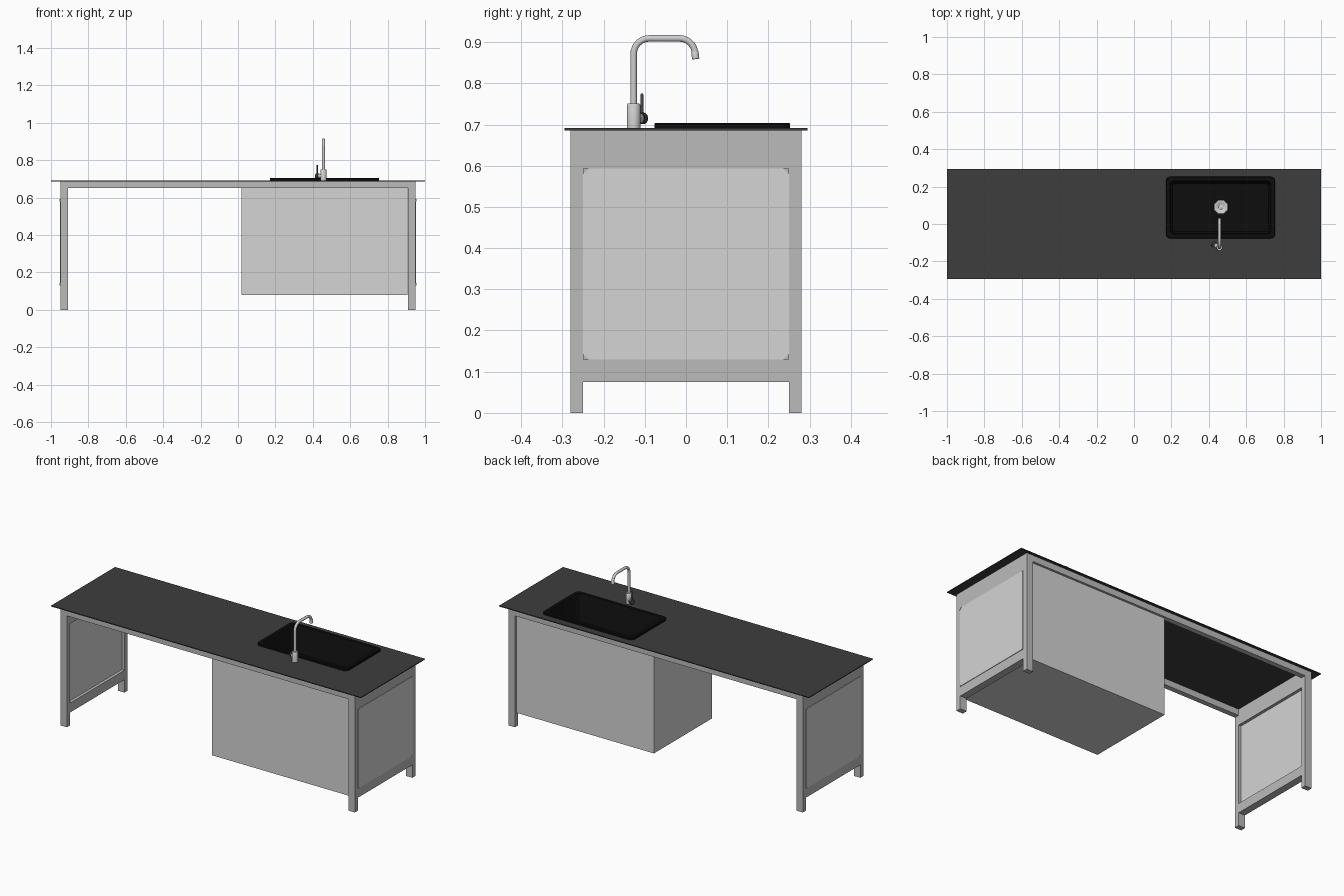
import bpy, bmesh, math
from mathutils import Vector, Matrix

if "Cube" in bpy.data.objects:
    bpy.data.objects.remove(bpy.data.objects["Cube"])


def mat(name, c):
    m = bpy.data.materials.new(name)
    m.diffuse_color = (c, c, c, 1)
    m.use_nodes = True
    m.node_tree.nodes["Principled BSDF"].inputs["Base Color"].default_value = m.diffuse_color
    return m


FRAME = mat("frame_grey", 0.50)
PANEL = mat("panel_light_grey", 0.66)
STONE = mat("worktop_charcoal", 0.048)
BLACK = mat("sink_black", 0.004)
STEEL = mat("steel", 0.62)
DARK = mat("handle_dark", 0.06)


def finish(name, bm, material, smooth=False):
    bmesh.ops.recalc_face_normals(bm, faces=bm.faces)
    me = bpy.data.meshes.new(name)
    bm.to_mesh(me)
    bm.free()
    me.materials.append(material)
    ob = bpy.data.objects.new(name, me)
    bpy.context.collection.objects.link(ob)
    if smooth:
        bpy.ops.object.select_all(action='DESELECT')
        ob.select_set(True)
        bpy.context.view_layer.objects.active = ob
        bpy.ops.object.shade_smooth_by_angle(angle=math.radians(40))
    return ob


def add_box(bm, x0, x1, y0, y1, z0, z1):
    m = Matrix.Translation(((x0 + x1) / 2, (y0 + y1) / 2, (z0 + z1) / 2)) \
        @ Matrix.Diagonal((abs(x1 - x0), abs(y1 - y0), abs(z1 - z0), 1))
    return bmesh.ops.create_cube(bm, size=1, matrix=m)["verts"]


def boxes(name, material, *dims):
    bm = bmesh.new()
    for d in dims:
        add_box(bm, *d)
    return finish(name, bm, material)


def loft(name, loops, material, smooth=False, cap_start=True, cap_end=True):
    """Skin a row of equal-length point loops."""
    bm = bmesh.new()
    rings = [[bm.verts.new(p) for p in l] for l in loops]
    n = len(rings[0])
    for a, b in zip(rings, rings[1:]):
        for i in range(n):
            j = (i + 1) % n
            bm.faces.new((a[i], a[j], b[j], b[i]))
    if cap_start:
        bm.faces.new(rings[0])
    if cap_end:
        bm.faces.new(rings[-1])
    return finish(name, bm, material, smooth)


def circle(center, axis, r, n):
    q = Vector(axis).to_track_quat('Z', 'Y')
    return [Vector(center) + q @ Vector((r * math.cos(2 * math.pi * (i + .5) / n),
                                         r * math.sin(2 * math.pi * (i + .5) / n), 0))
            for i in range(n)]


def lathe(name, start, axis, profile, material, n=20):
    """Round part: profile holds (distance along axis, radius)."""
    s, a = Vector(start), Vector(axis).normalized()
    return loft(name, [circle(s + a * d, a, r, n) for d, r in profile], material, True)


def round_rect(x0, x1, y0, y1, z, r, seg=5):
    pts = []
    for k, (cx, cy) in enumerate([(x1 - r, y1 - r), (x0 + r, y1 - r),
                                  (x0 + r, y0 + r), (x1 - r, y0 + r)]):
        for i in range(seg + 1):
            t = math.pi / 2 * (k + i / seg)
            pts.append(Vector((cx + r * math.cos(t), cy + r * math.sin(t), z)))
    return pts


# end frames: two legs, deep top rail, bottom rail, panel, corner gussets
TOP = 0.686
for side, s in (("left", -1), ("right", 1)):
    xi, xo = s * 0.908, s * 0.95
    boxes(side + "_end_frame", FRAME,
          (xi, xo, -0.28, -0.25, 0, TOP), (xi, xo, 0.25, 0.28, 0, TOP),
          (xi, xo, -0.25, 0.25, 0.593, TOP), (xi, xo, -0.25, 0.25, 0.075, 0.13))
    boxes(side + "_end_panel", PANEL, (s * 0.925, s * 0.953, -0.25, 0.25, 0.13, 0.593))
    for k, (y, z) in enumerate([(-.25, .13), (.25, .13), (.25, .593), (-.25, .593)]):
        dy = -math.copysign(0.014, y)
        dz = 0.014 if z < 0.3 else -0.014
        tri = [(y, z), (y + dy, z), (y, z + dz)]
        loft(f"{side}_gusset_{k}", [[(s * x, a, b) for a, b in tri] for x in (0.952, 0.954)], FRAME)

# long rails under the worktop
boxes("front_rail", FRAME, (-0.908, 0.908, -0.28, -0.25, 0.65, TOP))
boxes("back_rail", FRAME, (-0.908, 0.908, 0.25, 0.28, 0.65, TOP))

# cabinet: open-topped box
bm = bmesh.new()
add_box(bm, 0.02, 0.907, -0.267, 0.267, 0.08, 0.651)
bm.normal_update()
bmesh.ops.delete(bm, geom=[f for f in bm.faces if f.normal.z > 0.9], context='FACES')
finish("cabinet", bm, PANEL)

# worktop with sink opening
top = boxes("worktop", STONE, (-1, 1, -0.295, 0.295, TOP, 0.691))
cutter = loft("sink_cutter", [round_rect(0.18, 0.745, -0.065, 0.245, z, 0.02) for z in (0.6, 0.8)], BLACK)
cutter.hide_render = True
cutter.hide_viewport = False
cutter.display_type = 'WIRE'
mod = top.modifiers.new("sink_opening", 'BOOLEAN')
mod.operation = 'DIFFERENCE'
mod.object = cutter
mod.solver = 'EXACT'

# sink: raised rim, inner walls, floor
X0, X1, Y0, Y1 = 0.17, 0.755, -0.077, 0.253


def sink_loop(inset, z, r):
    return round_rect(X0 + inset, X1 - inset, Y0 + inset, Y1 - inset, z, r)


loft("sink", [sink_loop(0, 0.691, 0.025), sink_loop(0, 0.701, 0.025),
              sink_loop(0.003, 0.704, 0.023), sink_loop(0.022, 0.704, 0.022),
              sink_loop(0.025, 0.700, 0.022), sink_loop(0.03, 0.53, 0.022),
              sink_loop(0.036, 0.522, 0.02)], BLACK, True, cap_start=False)

# drain: octagonal flange, recessed dish, centre button
D = (0.465, 0.09, 0.522)
lathe("drain_flange", D, (0, 0, 1),
      [(0, 0.041), (0.004, 0.038), (0.004, 0.028), (0.001, 0.024)], STEEL, 8)
lathe("drain_button", D, (0, 0, 1), [(0, 0.013), (0.004, 0.013), (0.006, 0.009)], STEEL, 8)

# tap: body, swan-neck spout, nozzle
TX, TY = 0.457, -0.127
lathe("tap_body", (TX, TY, 0.69), (0, 0, 1),
      [(0, 0.0165), (0.058, 0.0165), (0.061, 0.0145)], STEEL)
R, ZT = 0.038, 0.909
path = [(TY, 0.745, 90)]
path += [(TY + R - R * math.cos(math.radians(t)), ZT - R + R * math.sin(math.radians(t)), 90 - t)
         for t in range(0, 91, 10)]
YE = 0.022
path += [(YE - R + R * math.sin(math.radians(t)), ZT - R + R * math.cos(math.radians(t)), -t)
         for t in range(0, 81, 10)]
loft("tap_spout", [circle((TX, y, z), (0, math.cos(math.radians(a)), math.sin(math.radians(a))), 0.008, 16)
                   for y, z, a in path], STEEL, True)
end = path[-1]
lathe("tap_nozzle", (TX, end[0], end[1]), (0, 0.12, -1),
      [(0, 0.0085), (0.001, 0.009), (0.018, 0.009), (0.019, 0.007)], STEEL)

# side control: stub, dark cap and upright lever
AX = Vector((-0.035, 0.021, 0)).normalized()
hub = Vector((TX, TY, 0.715))
lathe("control_stub", hub, AX, [(0.01, 0.012), (0.028, 0.012)], STEEL)
lathe("control_cap", hub, AX, [(0.028, 0.0145), (0.044, 0.0145), (0.047, 0.012)], DARK)
lathe("control_lever", hub + AX * 0.039 + Vector((0, 0, 0.008)), (0, 0, 1),
      [(0, 0.0035), (0.05, 0.0035), (0.052, 0.0025)], DARK, 12)
